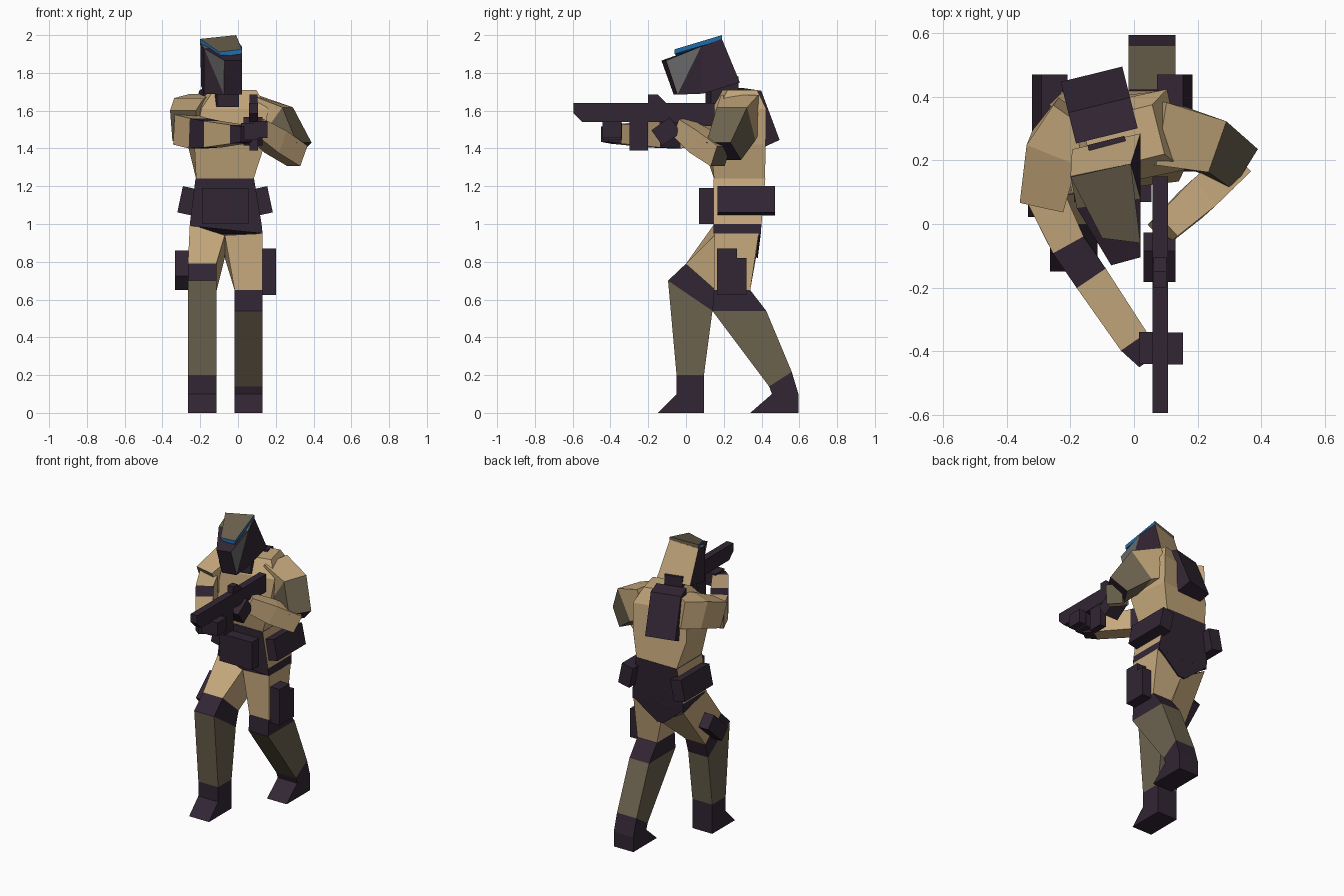
import bpy, bmesh, math
from mathutils import Vector, Matrix

if "Cube" in bpy.data.objects:
    bpy.data.objects.remove(bpy.data.objects["Cube"])

COLOURS = {"dark_gear": (.032, .019, .034), "tan_cloth": (.57, .40, .205),
           "olive_cloth": (.15, .122, .076), "grey_mask": (.14, .14, .14),
           "blue_visor": (.013, .156, .43)}
MATS = []
for n, c in COLOURS.items():
    m = bpy.data.materials.new(n)
    m.diffuse_color = (*c, 1)
    m.use_nodes = True
    m.node_tree.nodes["Principled BSDF"].inputs["Base Color"].default_value = m.diffuse_color
    MATS.append(m)
DARK, TAN, OLIVE, GREY, BLUE = range(5)


def solid(name, verts, faces, mats):
    """Flat-shaded mesh with one material index per face."""
    bm = bmesh.new()
    vs = [bm.verts.new(v) for v in verts]
    for f, m in zip(faces, mats):
        bm.faces.new([vs[i] for i in f]).material_index = m
    bmesh.ops.recalc_face_normals(bm, faces=bm.faces)
    me = bpy.data.meshes.new(name)
    bm.to_mesh(me)
    bm.free()
    for m in MATS:
        me.materials.append(m)
    ob = bpy.data.objects.new(name, me)
    bpy.context.collection.objects.link(ob)
    return ob


def loft(name, rings, mats, caps=(DARK, DARK)):
    """Skin rings; each segment has one colour or one colour per side."""
    n = len(rings[0])
    faces, cols = [tuple(range(n))], [caps[0]]
    for k, m in enumerate(mats):
        for i in range(n):
            a, b = k * n + i, k * n + (i + 1) % n
            faces.append((a, b, b + n, a + n))
            cols.append(m if isinstance(m, int) else m[i])
    faces.append(tuple(range(len(mats) * n, len(mats) * n + n)))
    cols.append(caps[1])
    return solid(name, [v for r in rings for v in r], faces, cols)


def prism(name, x0, x1, prof, mat=DARK):
    """Extrude a (y, z) profile along x."""
    return loft(name, [[(x, y, z) for y, z in prof] for x in (x0, x1)], [mat], (mat, mat))


def box(name, c, s, rot=(0, 0, 0), mat=DARK):
    ob = prism(name, -s[0] / 2, s[0] / 2, [(-s[1] / 2, -s[2] / 2), (s[1] / 2, -s[2] / 2),
                                           (s[1] / 2, s[2] / 2), (-s[1] / 2, s[2] / 2)], mat)
    ob.location = c
    ob.rotation_euler = [math.radians(a) for a in rot]
    return ob


def limb(name, pts, mats, caps):
    """Square tube through (x, y, z, half_width, half_height) stations."""
    ps = [Vector(p[:3]) for p in pts]
    rings = []
    for i, p in enumerate(ps):
        d = (ps[min(i + 1, len(ps) - 1)] - ps[max(i - 1, 0)]).normalized()
        s = d.cross(Vector((0, 0, 1))).normalized()
        u = s.cross(d)
        w, h = pts[i][3:]
        rings.append([p + s * a * w + u * b * h for a, b in ((-1, -1), (1, -1), (1, 1), (-1, 1))])
    return loft(name, rings, mats, caps)


def quad(z, x0, x1, y0, y1, twist=0):
    """Horizontal ring, turned about its own middle."""
    c = Vector(((x0 + x1) / 2, (y0 + y1) / 2, z))
    r = Matrix.Rotation(math.radians(twist), 3, 'Z')
    return [c + r @ (Vector((x, y, z)) - c) for x, y in ((x0, y0), (x1, y0), (x1, y1), (x0, y1))]


def slab(x0, x1, yf, zf, yb, zb):
    """Leg ring from a front and a back (y, z) point."""
    return [(x0, yf, zf), (x1, yf, zf), (x1, yb, zb), (x0, yb, zb)]


# Legs: shin, knee pad, thigh
L, R = (-.265, -.115), (-.018, .13)
loft("left_leg", [slab(*L, -.05, .2, .095, .2), slab(*L, -.095, .7, .14, .54),
                  slab(*L, 0, .79, .17, .64),
                  [(-.255, .15, 1), (-.07, .15, .94), (-.07, .37, .82), (-.25, .385, .93)]],
     [OLIVE, DARK, TAN])
loft("right_leg", [slab(*R, .44, .14, .56, .217), slab(*R, .14, .54, .425, .54),
                   slab(*R, .148, .65, .34, .65),
                   [(-.07, .15, .94), (.13, .15, .95), (.13, .385, .95), (-.07, .37, .82)]],
     [OLIVE, DARK, TAN])
# Boots
prism("left_boot", *L, [(-.15, 0), (.095, 0), (.095, .2), (-.05, .2), (-.05, .1)])
prism("right_boot", *R, [(.34, 0), (.595, 0), (.595, .1), (.56, .217), (.44, .14), (.455, .1)])
# Thigh gear
prism("holster", .128, .2, [(.165, .625), (.32, .625), (.32, .82), (.27, .82), (.27, .87), (.165, .87)])
box("left_thigh_pouch", (-.298, .13, .755), (.072, .2, .1), (42, 0, 0))

# Pelvis: dark front and back panels, tan sides, dark belt
loft("pelvis", [[(-.255, .145, .99), (.13, .145, .95), (.13, .395, .94), (-.255, .395, .94)],
                quad(1.0, -.255, .125, .145, .4), quad(1.24, -.225, .085, .145, .42)],
     [DARK, (DARK, TAN, DARK, TAN)])
solid("seat_panel", [(-.25, .396, .95), (.125, .396, .95), (-.045, .38, .82), (-.095, .38, .82),
                     (-.25, .33, .95), (.125, .33, .95), (-.045, .34, .83), (-.095, .34, .83)],
      [(0, 1, 2, 3), (4, 5, 6, 7), (0, 1, 5, 4), (1, 2, 6, 5), (2, 3, 7, 6), (3, 0, 4, 7)], [DARK] * 6)
# Belt pouches
box("front_pouch", (-.067, .11, 1.095), (.245, .08, .19))
for side, cx, sg in (("left", -.265, -1), ("right", .128, 1)):
    box(side + "_belt_pouch", (cx, .318, 1.122), (.085, .305, .142), (0, -12 * sg, 0))

# Torso, twisted toward the shoulders
loft("torso", [quad(1.24, -.222, .083, .148, .418), quad(1.42, -.25, .125, .11, .4, 7),
               quad(1.61, -.225, .135, .13, .39, 12), quad(1.71, -.15, .08, .19, .35, 14)],
     [TAN] * 3, (TAN, TAN))
# Backpack
pack = prism("backpack", -.1, .1, [(-.08, .15), (.02, .135), (.12, -.125), (.03, -.165), (-.07, -.1)])
pack.location = (-.105, .355, 1.57)
pack.rotation_euler = (0, 0, math.radians(14))

# Neck and head
box("neck", (-.07, .19, 1.7), (.12, .15, .16), (0, 0, 14))
solid("head", [(-.072, -.13, 1.865), (.02, -.105, 1.865), (.02, -.045, 1.685), (-.075, -.065, 1.685),
               (-.18, .05, 1.93), (.02, .08, 1.94), (.012, .09, 1.69), (-.18, .05, 1.69),
               (-.2, .15, 1.955), (-.01, .19, 1.98), (.02, .285, 1.75), (-.195, .235, 1.73)],
      [(0, 1, 2, 3), (0, 4, 5, 1), (4, 8, 9, 5), (3, 2, 6, 7), (7, 6, 10, 11),
       (0, 4, 3), (3, 4, 7), (4, 8, 11, 7), (1, 5, 2), (2, 5, 6), (5, 9, 10, 6), (8, 9, 10, 11)],
      [DARK, DARK, OLIVE, DARK, DARK, GREY, DARK, DARK, GREY, DARK, DARK, TAN])
# Flat cap with a visor strip around its rim
cap = [(-.2, .148, 1.98), (-.01, .19, 2.0), (.02, -.06, 1.925), (-.1, -.045, 1.91)]
loft("cap", [[(x, y, z - .025) for x, y, z in cap], cap],
     [(OLIVE, BLUE, BLUE, BLUE)], (BLUE, OLIVE))

# Right arm
limb("right_upper_arm", [(.05, .29, 1.59, .1, .1), (.2, .265, 1.53, .085, .11),
                         (.305, .2, 1.385, .075, .07)], [TAN, OLIVE], (TAN, DARK))
limb("right_forearm", [(.315, .185, 1.36, .05, .06), (.2, .08, 1.435, .055, .065),
                       (.09, -.02, 1.51, .045, .05)], [TAN, TAN], (OLIVE, TAN))
box("right_hand", (.08, -.105, 1.49), (.1, .12, .1), (35, 0, 0))
# Left arm
limb("left_upper_arm", [(-.18, .34, 1.6, .08, .09), (-.25, .24, 1.58, .085, .09),
                        (-.285, .08, 1.52, .07, .085)], [TAN, TAN], (TAN, OLIVE))
limb("left_forearm", [(-.285, .1, 1.5, .06, .08), (-.21, -.06, 1.48, .055, .08),
                      (-.135, -.17, 1.475, .055, .07), (.0, -.37, 1.475, .05, .05),
                      (.045, -.43, 1.475, .035, .04)], [TAN, DARK, TAN, DARK], (OLIVE, DARK))
box("left_hand", (.06, -.39, 1.49), (.09, .1, .09))

# Rifle: body, magazine, sight, side box
prism("rifle_body", .058, .107, [(-.595, 1.64), (-.595, 1.585), (-.55, 1.54), (-.1, 1.54),
                                 (.1, 1.52), (.15, 1.52), (.15, 1.64)])
box("rifle_magazine", (.0825, -.25, 1.47), (.045, .1, .16))
prism("rifle_sight", .062, .103, [(-.2, 1.635), (-.2, 1.685), (-.15, 1.685), (-.1, 1.635)])
box("rifle_side_box", (.12, -.392, 1.5), (.07, .1, .09))
